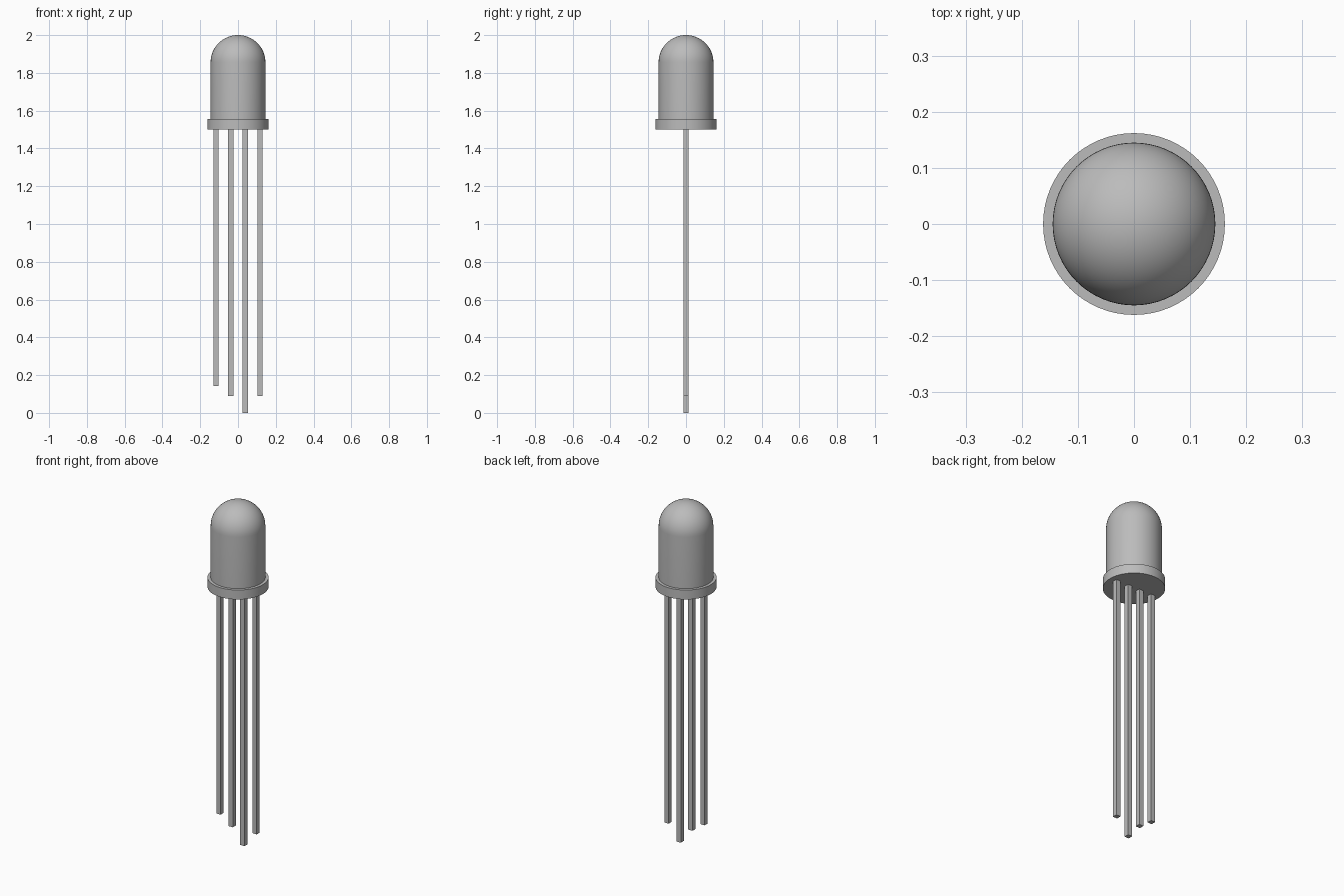
import bpy
import bmesh
import math

cube = bpy.data.objects.get("Cube")
if cube:
    bpy.data.objects.remove(cube, do_unlink=True)

COLOUR = (0.5, 0.5, 0.5, 1.0)
grey = bpy.data.materials.new("plain grey")
grey.use_nodes = True
grey.diffuse_color = COLOUR
grey.node_tree.nodes["Principled BSDF"].inputs["Base Color"].default_value = COLOUR


def add_object(name, bm):
    bmesh.ops.recalc_face_normals(bm, faces=bm.faces)
    mesh = bpy.data.meshes.new(name)
    bm.to_mesh(mesh)
    bm.free()
    mesh.materials.append(grey)
    obj = bpy.data.objects.new(name, mesh)
    bpy.context.collection.objects.link(obj)
    return obj


def lathe(name, profile, steps=64):
    """Spin a (radius, height) profile around z and shade it smooth."""
    bm = bmesh.new()
    verts = [bm.verts.new((r, 0, z)) for r, z in profile]
    edges = [bm.edges.new(pair) for pair in zip(verts, verts[1:])]
    bmesh.ops.spin(bm, geom=verts + edges, cent=(0, 0, 0), axis=(0, 0, 1),
                   angle=math.tau, steps=steps)
    bmesh.ops.remove_doubles(bm, verts=bm.verts, dist=0.0001)
    obj = add_object(name, bm)
    bpy.ops.object.select_all(action="DESELECT")
    obj.select_set(True)
    bpy.context.view_layer.objects.active = obj
    bpy.ops.object.shade_smooth_by_angle(angle=math.radians(30))


# Bulb: flange, straight wall and domed top in one profile
BASE, RIM_TOP, DOME_BASE, TOP = 1.5, 1.555, 1.857, 2.0
RIM_RADIUS, RADIUS = 0.162, 0.145
RINGS = 16
dome = [(RADIUS * math.cos(a), DOME_BASE + (TOP - DOME_BASE) * math.sin(a))
        for a in (math.pi / 2 * i / RINGS for i in range(RINGS))]
lathe("bulb", [(0, BASE), (RIM_RADIUS, BASE), (RIM_RADIUS, RIM_TOP),
               (RADIUS, RIM_TOP)] + dome + [(0, TOP)])

# Leads: four square pins of different lengths
WIDTH = 0.028
for name, x, bottom in (("outer_right_lead", -0.117, 0.143),
                        ("inner_right_lead", -0.038, 0.09),
                        ("inner_left_lead", 0.038, 0.0),
                        ("outer_left_lead", 0.117, 0.09)):
    bm = bmesh.new()
    bmesh.ops.create_cube(bm, size=1)
    bmesh.ops.scale(bm, vec=(WIDTH, WIDTH, BASE - bottom), verts=bm.verts)
    bmesh.ops.translate(bm, vec=(x, 0, (BASE + bottom) / 2), verts=bm.verts)
    add_object(name, bm)
